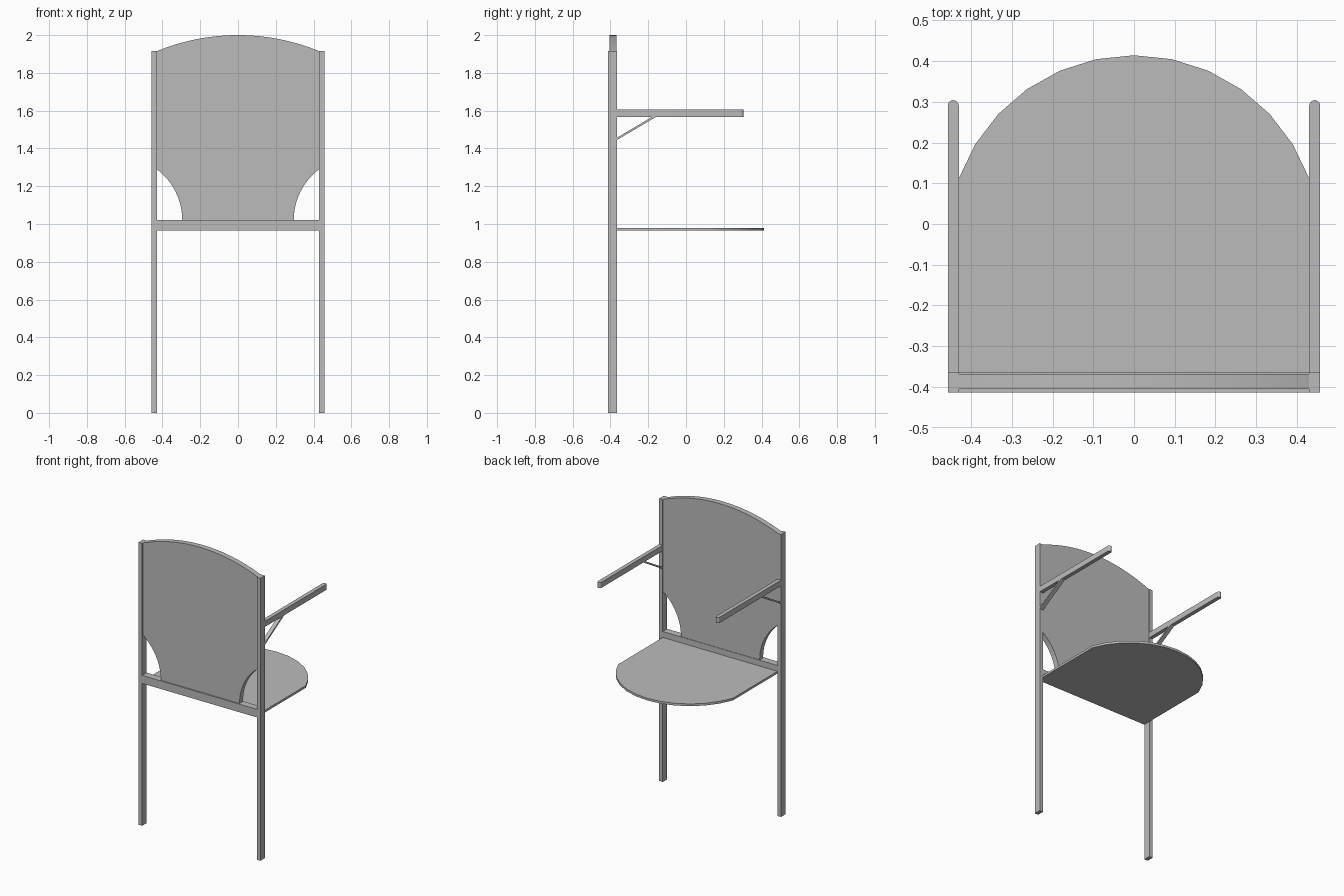
import bpy, bmesh
from math import sin, cos, asin, pi, radians
from mathutils import Vector

cube = bpy.data.objects.get("Cube")
if cube:
    bpy.data.objects.remove(cube, do_unlink=True)

grey = bpy.data.materials.new("plain grey")
grey.use_nodes = True
colour = (0.5, 0.5, 0.5, 1)
grey.diffuse_color = colour
grey.node_tree.nodes["Principled BSDF"].inputs["Base Color"].default_value = colour


def prism(name, outline, axis, low, high):
    """Extrude a 2D outline along an axis from low to high."""
    place = {"x": lambda a, b: (low, a, b),
             "y": lambda a, b: (a, low, b),
             "z": lambda a, b: (a, b, low)}[axis]
    step = Vector([high - low if axis == k else 0 for k in "xyz"])
    bm = bmesh.new()
    face = bm.faces.new([bm.verts.new(place(a, b)) for a, b in outline])
    grown = bmesh.ops.extrude_face_region(bm, geom=[face], use_keep_orig=True)
    verts = [g for g in grown["geom"] if isinstance(g, bmesh.types.BMVert)]
    bmesh.ops.translate(bm, verts=verts, vec=step)
    bmesh.ops.recalc_face_normals(bm, faces=bm.faces)
    mesh = bpy.data.meshes.new(name)
    bm.to_mesh(mesh)
    bm.free()
    mesh.materials.append(grey)
    obj = bpy.data.objects.new(name, mesh)
    bpy.context.collection.objects.link(obj)
    bpy.ops.object.select_all(action="DESELECT")
    obj.select_set(True)
    bpy.context.view_layer.objects.active = obj
    bpy.ops.object.shade_smooth_by_angle(angle=radians(30))
    return obj


def arc(cx, cy, r, start, end, steps):
    angles = [start + (end - start) * i / steps for i in range(steps + 1)]
    return [(cx + r * cos(t), cy + r * sin(t)) for t in angles]


def rect(a0, b0, a1, b1):
    return [(a0, b0), (a1, b0), (a1, b1), (a0, b1)]


INNER, OUTER = 0.43, 0.457      # post faces across the width
FRONT, BACK = -0.413, -0.365    # post faces along the depth
RAIL_LOW, RAIL_TOP = 0.965, 1.02

# Posts, armrests and slanting braces on both sides
for side, s in (("left", 1), ("right", -1)):
    x0, x1 = sorted((s * INNER, s * OUTER))
    prism(side + "_post", rect(x0, FRONT, x1, BACK), "z", 0, 1.915)
    r = (x1 - x0) / 2
    arm = [(x0, BACK), (x1, BACK)] + arc((x0 + x1) / 2, 0.304 - r, r, 0, pi, 8)
    prism(side + "_armrest", arm, "z", 1.567, 1.605)
    brace = [(BACK, 1.445), (BACK, 1.457), (-0.18, 1.567), (-0.158, 1.567)]
    prism(side + "_brace", brace, "x", x0, x1)

# Cross rail between the posts
prism("cross_rail", rect(-INNER, RAIL_LOW, INNER, RAIL_TOP), "y", FRONT, BACK)

# Back panel: arched top, with a curved cutout at each lower corner
cut_r, cut_x = 0.3375, 0.6325
cut_end = asin((1.29 - RAIL_TOP) / cut_r)
right_cut = arc(-cut_x, RAIL_TOP, cut_r, cut_end, 0, 12)
left_cut = [(-x, z) for x, z in reversed(right_cut)]
top_r = 1.13
half = asin(INNER / top_r)
top = arc(0, 2 - top_r, top_r, pi / 2 - half, pi / 2 + half, 24)
prism("back_panel", right_cut + left_cut + top, "y", -0.405, -0.368)

# Seat: straight sides and a rounded far edge
swing = radians(70.2)
edge = arc(0, -0.043, 0.457, pi / 2 - swing, pi / 2 + swing, 12)
prism("seat", [(-INNER, BACK), (INNER, BACK)] + edge, "z", RAIL_LOW, 0.98)
